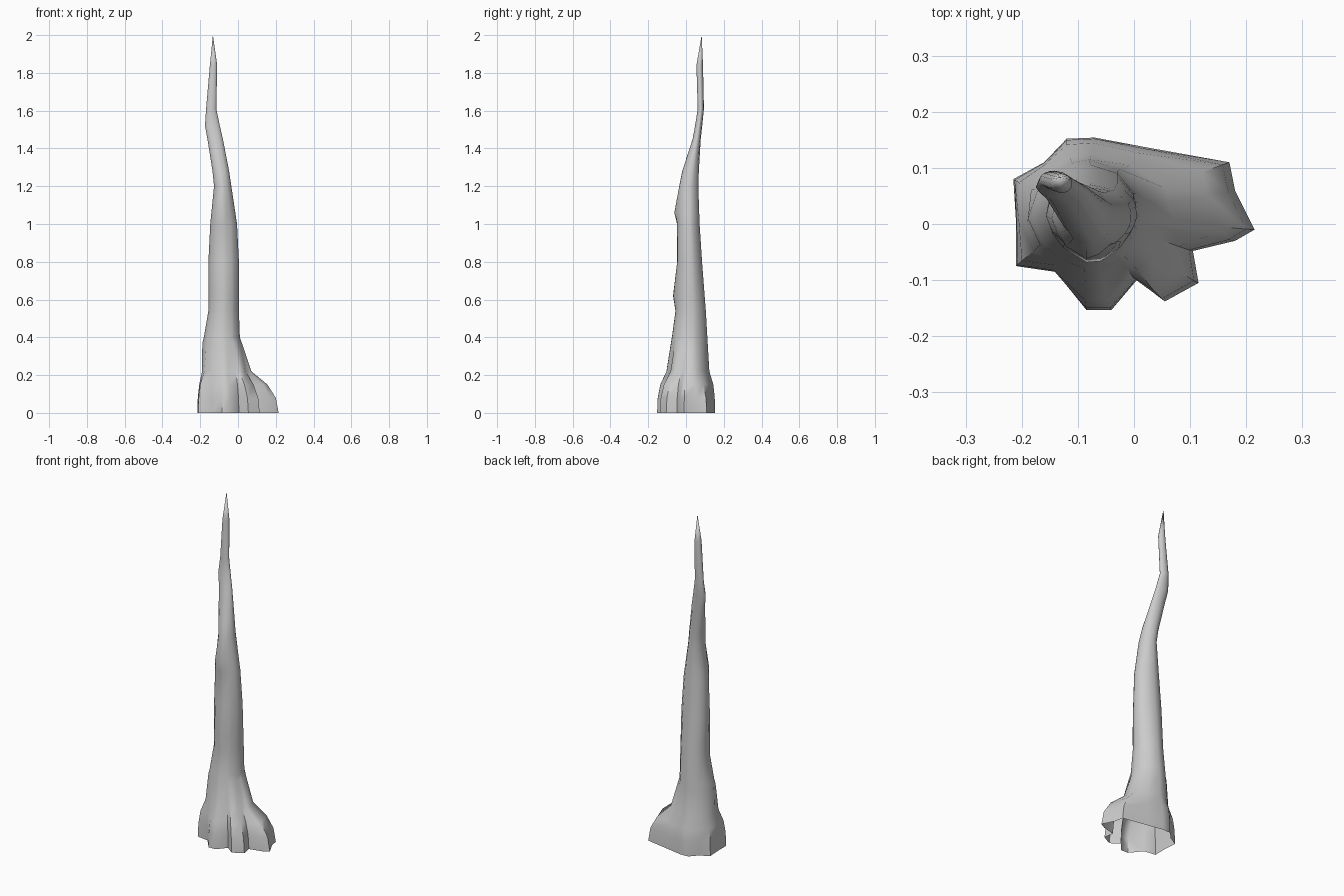
import bpy
import bmesh
import math

default_cube = bpy.data.objects.get("Cube")
if default_cube:
    bpy.data.objects.remove(default_cube, do_unlink=True)


def make_material(name, colour):
    material = bpy.data.materials.new(name)
    material.use_nodes = True
    material.diffuse_color = colour
    material.node_tree.nodes["Principled BSDF"].inputs["Base Color"].default_value = colour
    return material


# Footprint of the flared roots, counter-clockwise
FOOTPRINT = [
    (.215, -.01), (.18, .06), (.17, .11), (.02, .137), (-.07, .154), (-.12, .152),
    (-.16, .11), (-.215, .08), (-.21, 0), (-.21, -.075), (-.14, -.085), (-.085, -.153),
    (-.04, -.153), (.005, -.1), (.055, -.138), (.115, -.105), (.105, -.048), (.18, -.03),
]

# Trunk sections: height, left and right limits, front and back limits, root share
SECTIONS = [
    (0, -.2, .03, -.12, .13, 1),
    (.08, -.2, .03, -.11, .13, .92),
    (.15, -.195, .03, -.1, .125, .68),
    (.22, -.185, .03, -.09, .115, .22),
    (.4, -.17, .01, -.075, .113, 0),
    (.54, -.157, .005, -.056, .105, 0),
    (.8, -.157, .005, -.047, .085, 0),
    (1, -.147, -.005, -.045, .072, 0),
    (1.2, -.127, -.035, -.036, .065, 0),
    (1.28, -.135, -.047, -.02, .068, 0),
    (1.45, -.162, -.08, .035, .078, 0),
    (1.52, -.175, -.096, .048, .086, 0),
    (1.61, -.169, -.115, .062, .095, 0),
    (1.84, -.149, -.11, .055, .09, 0),
]
TIP = (-.133, .083, 2)
FOOT_CENTRE = (-.07, .01)

# Gentle knots: height, direction in degrees, height reach, outward push
KNOTS = [(.37, 184, .1, .016), (.62, 270, .07, .016), (1.06, 260, .07, .02)]


def section_point(section, foot):
    """Blend an elliptical trunk section with the matching root point."""
    z, left, right, front, back, share = section
    angle = math.atan2(foot[1] - FOOT_CENTRE[1], foot[0] - FOOT_CENTRE[0])
    push = 0
    for height, direction, reach, amount in KNOTS:
        facing = max(0, math.cos(angle - math.radians(direction)))
        push += amount * facing ** 6 * max(0, 1 - abs(z - height) / reach)
    x = (left + right) / 2 + ((right - left) / 2 + push) * math.cos(angle)
    y = (front + back) / 2 + ((back - front) / 2 + push) * math.sin(angle)
    return (x + (foot[0] - x) * share, y + (foot[1] - y) * share, z)


def with_knot_sections(sections):
    """Add an interpolated section at the middle of every knot."""
    result = list(sections)
    for height, *_ in KNOTS:
        below = max((s for s in sections if s[0] < height), key=lambda s: s[0])
        above = min((s for s in sections if s[0] > height), key=lambda s: s[0])
        t = (height - below[0]) / (above[0] - below[0])
        result.append(tuple(a + (b - a) * t for a, b in zip(below, above)))
    return sorted(result)


# Trunk skin, open underneath and drawn to a point on top
bm = bmesh.new()
rings = [[bm.verts.new(section_point(s, foot)) for foot in FOOTPRINT]
         for s in with_knot_sections(SECTIONS)]
count = len(FOOTPRINT)
for lower, upper in zip(rings, rings[1:]):
    for i in range(count):
        j = (i + 1) % count
        bm.faces.new((lower[i], lower[j], upper[j], upper[i]))
tip = bm.verts.new(TIP)
for i in range(count):
    bm.faces.new((rings[-1][i], rings[-1][(i + 1) % count], tip))

mesh = bpy.data.meshes.new("tapered_trunk")
bm.to_mesh(mesh)
bm.free()
trunk = bpy.data.objects.new("tapered_trunk", mesh)
bpy.context.collection.objects.link(trunk)
mesh.materials.append(make_material("pale grey", (.6, .6, .6, 1)))

# Smooth shading with the root creases kept sharp
bpy.ops.object.select_all(action="DESELECT")
trunk.select_set(True)
bpy.context.view_layer.objects.active = trunk
bpy.ops.object.shade_smooth_by_angle(angle=math.radians(50))
